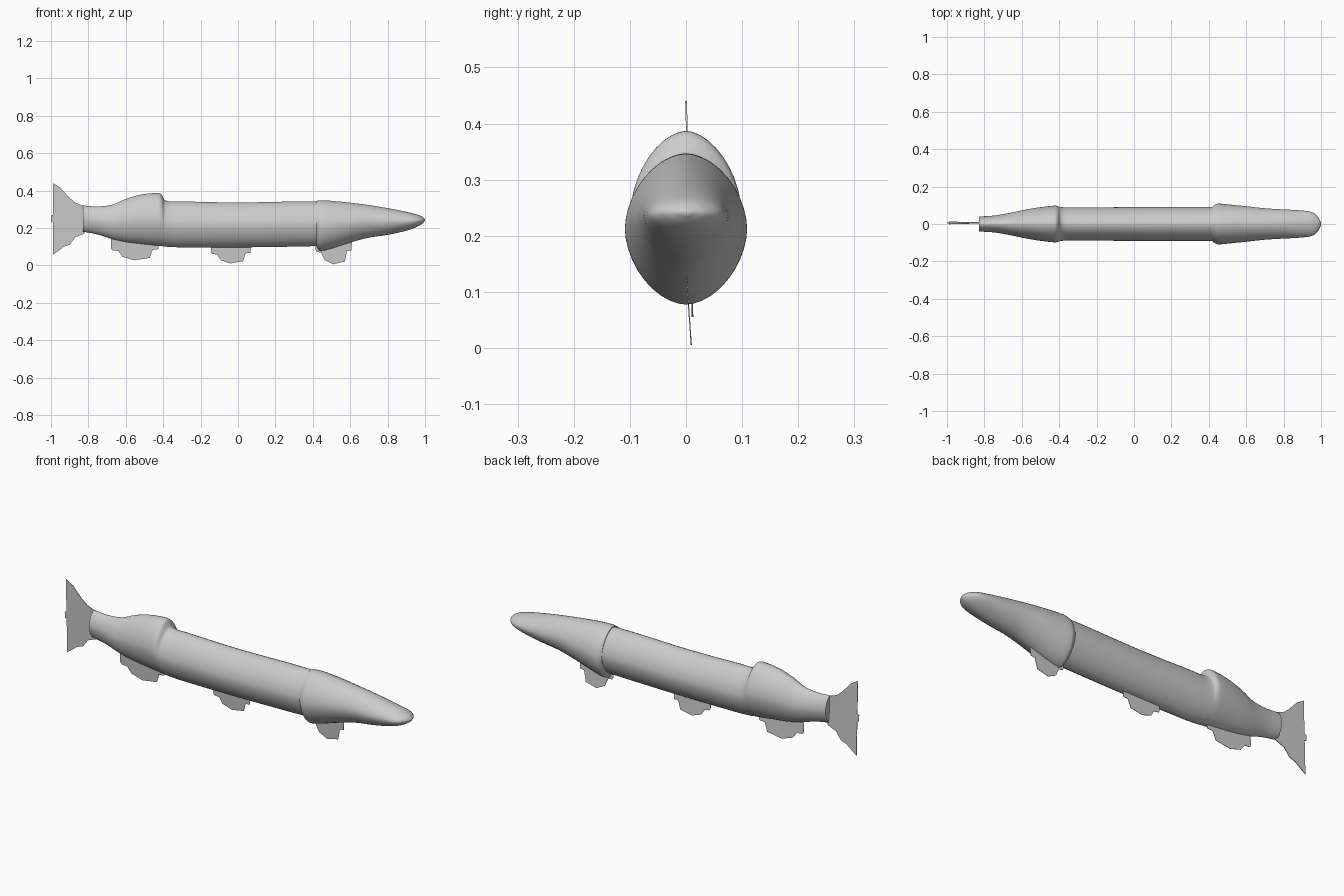
import bpy
import math
from mathutils import Vector

default_cube = bpy.data.objects.get("Cube")
if default_cube:
    bpy.data.objects.remove(default_cube, do_unlink=True)

# One plain grey for the whole fish
grey = bpy.data.materials.new("light grey")
grey.use_nodes = True
colour = (0.6, 0.6, 0.6, 1)
grey.diffuse_color = colour
grey.node_tree.nodes["Principled BSDF"].inputs["Base Color"].default_value = colour

SIDES = 40
STEPS = 4


def make_object(name, verts, faces, smooth_angle=None):
    mesh = bpy.data.meshes.new(name)
    mesh.from_pydata(verts, [], faces)
    mesh.materials.append(grey)
    obj = bpy.data.objects.new(name, mesh)
    bpy.context.collection.objects.link(obj)
    if smooth_angle:
        bpy.ops.object.select_all(action="DESELECT")
        obj.select_set(True)
        bpy.context.view_layer.objects.active = obj
        bpy.ops.object.shade_smooth_by_angle(angle=math.radians(smooth_angle))
    return obj


def smooth_stations(stations):
    """Fill in a smooth curve through stations of (x, bottom, top, half width)."""
    points = [Vector(s) for s in stations]
    padded = [points[0]] + points + [points[-1]]
    result = []
    for a, b, c, d in zip(padded, padded[1:], padded[2:], padded[3:]):
        for step in range(STEPS):
            t = step / STEPS
            # Tangents scaled by spacing so uneven stations do not overshoot
            span = c[0] - b[0]
            start = (c - a) * (span / (c[0] - a[0]))
            end = (d - b) * (span / (d[0] - b[0]))
            point = (b * (2 * t**3 - 3 * t**2 + 1) + start * (t**3 - 2 * t**2 + t)
                     + c * (3 * t**2 - 2 * t**3) + end * (t**3 - t**2))
            result.append(point)
    return result + [points[-1]]


def signed_power(value, exponent):
    return math.copysign(abs(value) ** exponent, value)


def loft(name, stations, fullness):
    """Skin lens-shaped cross-sections along x; lower fullness is more pointed."""
    rings = smooth_stations(stations)
    verts, faces = [], []
    for x, bottom, top, half in rings:
        for side in range(SIDES):
            angle = math.tau * side / SIDES
            y = half * signed_power(math.cos(angle), 2 / fullness)
            z = (top - bottom) / 2 * signed_power(math.sin(angle), 2 / fullness)
            verts.append((x, y, (top + bottom) / 2 + z))
    for ring in range(len(rings) - 1):
        for side in range(SIDES):
            a = ring * SIDES + side
            b = ring * SIDES + (side + 1) % SIDES
            faces.append((a, b, b + SIDES, a + SIDES))
    last = (len(rings) - 1) * SIDES
    faces.append(tuple(reversed(range(SIDES))))
    faces.append(tuple(range(last, last + SIDES)))
    return make_object(name, verts, faces, smooth_angle=45)


def thin_fin(name, outline, lean, thickness=0.002):
    """Extrude an outline in x and z; lean gives the sideways offset at a height."""
    count = len(outline)
    verts = [(x, lean(z) + side * thickness / 2, z) for side in (-1, 1) for x, z in outline]
    faces = [tuple(range(count)), tuple(reversed(range(count, 2 * count)))]
    for i in range(count):
        j = (i + 1) % count
        faces.append((j, i, i + count, j + count))
    return make_object(name, verts, faces)


# Trunk with the swollen rear section and the narrow tail stalk
loft("trunk", [
    (-0.83, 0.18, 0.32, 0.04), (-0.75, 0.165, 0.315, 0.045), (-0.67, 0.14, 0.325, 0.058),
    (-0.6, 0.125, 0.355, 0.073), (-0.52, 0.115, 0.378, 0.087), (-0.43, 0.105, 0.387, 0.098),
    (-0.41, 0.103, 0.38, 0.097), (-0.39, 0.1, 0.347, 0.09), (-0.3, 0.096, 0.342, 0.089),
    (0, 0.096, 0.336, 0.09), (0.3, 0.1, 0.341, 0.091), (0.5, 0.105, 0.34, 0.092),
], fullness=1.75)

# Head with a raised gill rim, tapering to a flat rounded snout
loft("head", [
    (0.42, 0.1, 0.345, 0.093), (0.435, 0.08, 0.346, 0.104), (0.45, 0.078, 0.347, 0.109),
    (0.5, 0.09, 0.345, 0.105), (0.6, 0.122, 0.335, 0.095), (0.7, 0.148, 0.322, 0.084),
    (0.8, 0.163, 0.306, 0.078), (0.9, 0.185, 0.286, 0.072), (0.955, 0.205, 0.272, 0.062),
    (0.985, 0.222, 0.26, 0.037), (1, 0.238, 0.246, 0.008),
], fullness=1.8)

# Belly fins share one notched outline, stretched to each fin's span and depth
FIN_PROFILE = [(0, 1), (0.03, 0.85), (0.15, 0.8), (0.24, 0.3), (0.48, 0), (0.8, 0.2),
               (0.86, 0.9), (0.98, 0.95)]
for name, back, front, low, shoulder in [
    ("anal_fin", -0.68, -0.42, 0.027, 0.09),
    ("pelvic_fin", -0.145, 0.07, 0.01, 0.07),
    ("pectoral_fin", 0.415, 0.61, 0.005, 0.084),
]:
    outline = [(back + u * (front - back), low + v * (shoulder - low)) for u, v in FIN_PROFILE]
    root = 0.14
    outline += [(front, root), (back, root)]
    thin_fin(name, outline, lean=lambda z: 0.07 * (root - z))

# Flared tail fin
thin_fin("tail_fin", [
    (-0.99, 0.44), (-0.95, 0.415), (-0.9, 0.36), (-0.87, 0.335), (-0.82, 0.315),
    (-0.82, 0.17), (-0.87, 0.15), (-0.9, 0.11), (-0.93, 0.1), (-0.99, 0.055),
    (-0.99, 0.23), (-1, 0.235), (-1, 0.265), (-0.99, 0.27),
], lean=lambda z: 0.03 * (0.44 - z), thickness=0.003)
